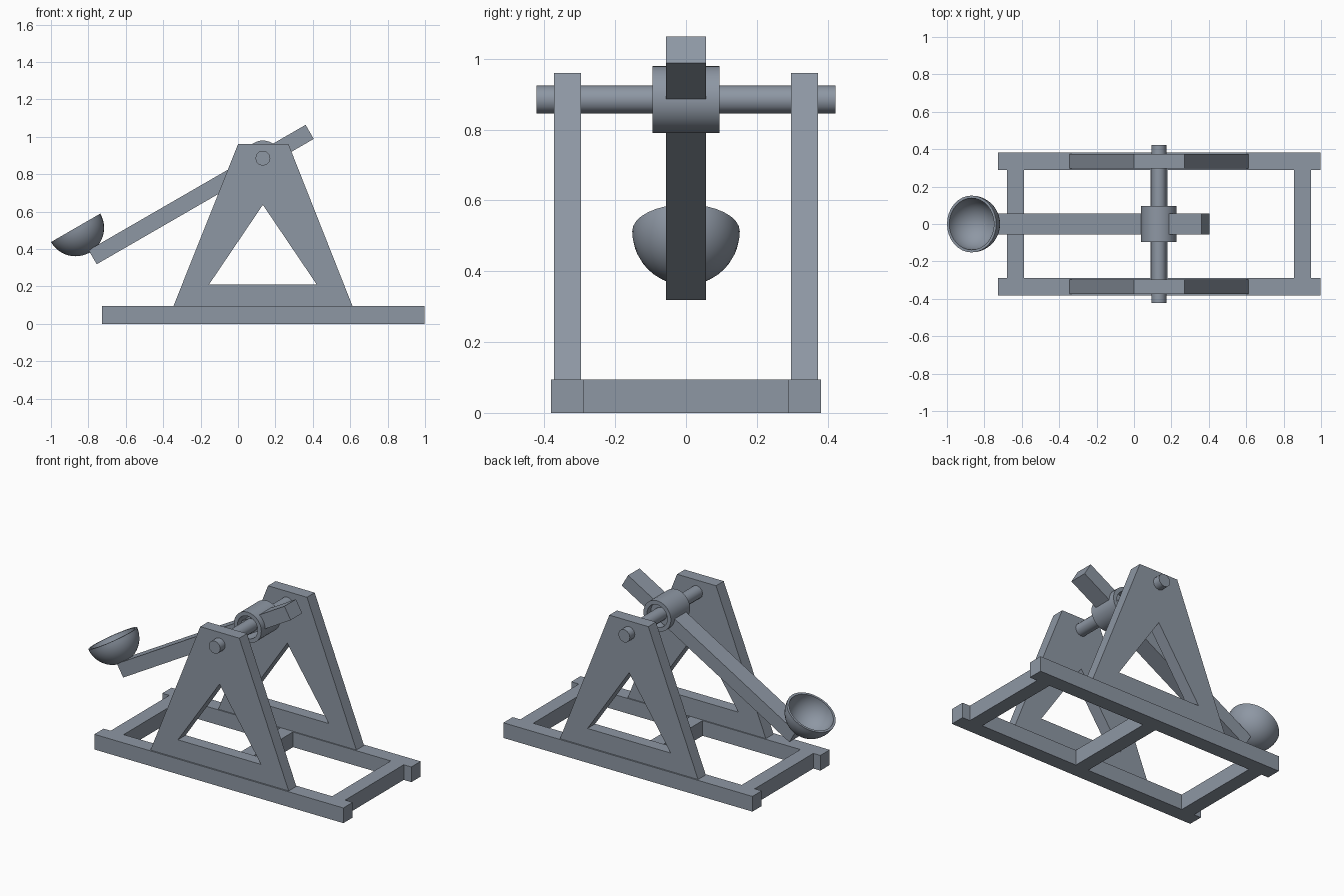
import bpy, bmesh, math
from mathutils import Matrix, Vector

if "Cube" in bpy.data.objects:
    bpy.data.objects.remove(bpy.data.objects["Cube"], do_unlink=True)

# One slate grey material for everything
slate = bpy.data.materials.new("slate_grey")
slate.use_nodes = True
slate.diffuse_color = (0.27, 0.31, 0.37, 1)
slate.node_tree.nodes["Principled BSDF"].inputs["Base Color"].default_value = (0.27, 0.31, 0.37, 1)

TILT = math.radians(-30)
PIVOT_X, PIVOT_Z = 0.133, 0.885


def finish(name, bm, smooth=False):
    bmesh.ops.recalc_face_normals(bm, faces=bm.faces)
    mesh = bpy.data.meshes.new(name)
    bm.to_mesh(mesh)
    bm.free()
    mesh.materials.append(slate)
    ob = bpy.data.objects.new(name, mesh)
    bpy.context.collection.objects.link(ob)
    if smooth:
        bpy.ops.object.select_all(action='DESELECT')
        ob.select_set(True)
        bpy.context.view_layer.objects.active = ob
        bpy.ops.object.shade_smooth_by_angle(angle=math.radians(40))
    return ob


def box(name, centre, size, tilt=0):
    bm = bmesh.new()
    bmesh.ops.create_cube(bm, size=1)
    bm.transform(Matrix.Translation(centre) @ Matrix.Rotation(tilt, 4, 'Y') @ Matrix.Diagonal((*size, 1)))
    return finish(name, bm)


def revolve(name, profile, closed, steps, placement):
    """Spin an (r, z) profile around z, then place it."""
    bm = bmesh.new()
    verts = [bm.verts.new((r, 0, z)) for r, z in profile]
    edges = [bm.edges.new(pair) for pair in zip(verts, verts[1:])]
    if closed:
        edges.append(bm.edges.new((verts[-1], verts[0])))
    bmesh.ops.spin(bm, geom=verts + edges, cent=(0, 0, 0), axis=(0, 0, 1),
                   angle=math.tau, steps=steps, use_merge=True)
    bmesh.ops.remove_doubles(bm, verts=bm.verts, dist=0.0001)
    bm.transform(placement)
    return finish(name, bm, smooth=True)


def side_frame(name, y, thickness):
    """Tapered plate with a triangular opening."""
    outer = [(-0.345, 0.095), (0.612, 0.095), (0.27, 0.96), (0, 0.96)]
    opening = [(-0.155, 0.21), (0.421, 0.21), (PIVOT_X, 0.636)]
    bm = bmesh.new()
    edges = []
    for loop in (outer, opening):
        vs = [bm.verts.new((x, y - thickness / 2, z)) for x, z in loop]
        edges += [bm.edges.new((vs[i - 1], vs[i])) for i in range(len(vs))]
    bmesh.ops.triangle_fill(bm, edges=edges, use_beauty=True, normal=(0, -1, 0))
    grown = bmesh.ops.extrude_face_region(bm, geom=bm.faces[:], use_keep_orig=True)
    moved = [g for g in grown["geom"] if isinstance(g, bmesh.types.BMVert)]
    bmesh.ops.translate(bm, verts=moved, vec=(0, thickness, 0))
    return finish(name, bm)


# Base rails and side frames
for side, sign in (("left", 1), ("right", -1)):
    where = "back" if sign > 0 else "front"
    box(where + "_base_rail", (0.135, sign * 0.336, 0.0475), (1.725, 0.092, 0.095))
    side_frame(where + "_side_frame", sign * 0.335, 0.076)

# Cross bars
for label, x in (("right", -0.634), ("middle", PIVOT_X), ("left", 0.9)):
    box(label + "_cross_bar", (x, 0, 0.0475), (0.09, 0.58, 0.095))

# Axle and hollow hub, both lying along y
along_y = Matrix.Translation((PIVOT_X, 0, PIVOT_Z)) @ Matrix.Rotation(math.pi / 2, 4, 'X')
revolve("axle", [(0, -0.422), (0.04, -0.422), (0.04, 0.422), (0, 0.422)], False, 12, along_y)
revolve("hub", [(0.07, -0.095), (0.095, -0.095), (0.095, 0.095), (0.07, 0.095)], True, 32, along_y)

# Throwing arm
box("throwing_arm", (-0.197, 0, 0.691), (1.34, 0.114, 0.087), TILT)

# Bowl at the end of the arm
arc = [math.pi / 2 * i / 12 for i in range(13)]
profile = [(0.152 * math.sin(a), -0.152 * math.cos(a)) for a in arc]
profile += [(0.138 * math.sin(a), -0.138 * math.cos(a)) for a in reversed(arc)]
revolve("bowl", profile, False, 32,
        Matrix.Translation((-0.868, 0, 0.513)) @ Matrix.Rotation(TILT, 4, 'Y'))
